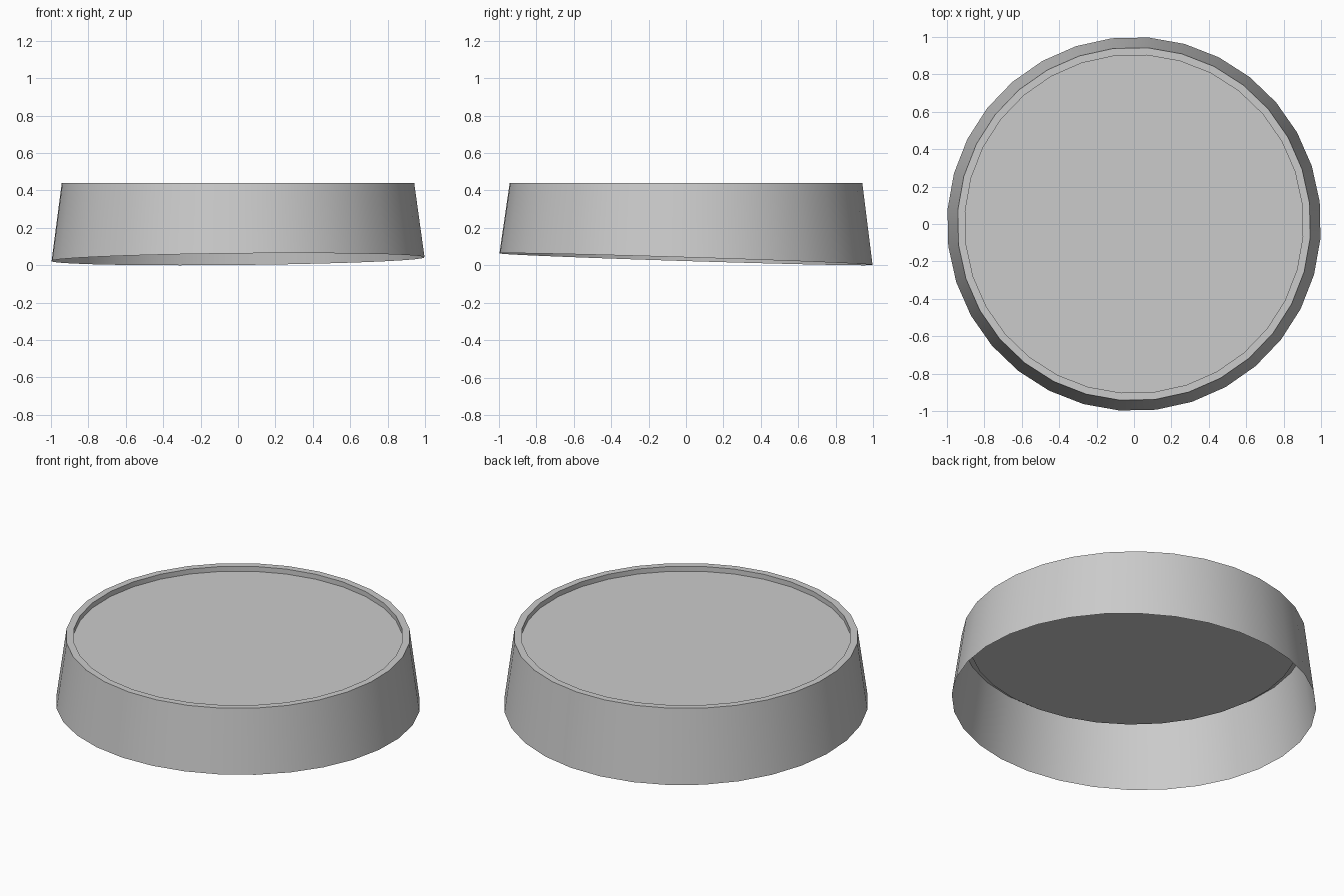
import bpy, bmesh, math

if "Cube" in bpy.data.objects:
    bpy.data.objects.remove(bpy.data.objects["Cube"])

SIDES = 32
PHASE = math.radians(6.8)


def ring(bm, radius, height):
    """Ring of vertices; height is a function of x and y."""
    verts = []
    for i in range(SIDES):
        a = PHASE + 2 * math.pi * i / SIDES
        x, y = radius * math.cos(a), radius * math.sin(a)
        verts.append(bm.verts.new((x, y, height(x, y))))
    return verts


bm = bmesh.new()
# Tapered skirt with slanted open bottom, flat rim, short inner wall
rings = [
    ring(bm, 1.0, lambda x, y: 0.0325 + 0.010 * x - 0.031 * y),
    ring(bm, 0.945, lambda x, y: 0.44),
    ring(bm, 0.905, lambda x, y: 0.44),
    ring(bm, 0.905, lambda x, y: 0.41),
]
for low, high in zip(rings, rings[1:]):
    for i in range(SIDES):
        j = (i + 1) % SIDES
        bm.faces.new((low[i], low[j], high[j], high[i]))
# Recessed top disc
bm.faces.new(rings[-1])

mesh = bpy.data.meshes.new("round_cap")
bm.to_mesh(mesh)
bm.free()
cap = bpy.data.objects.new("round_cap", mesh)
bpy.context.collection.objects.link(cap)

# Smooth wall, sharp rim edges
bpy.context.view_layer.objects.active = cap
cap.select_set(True)
bpy.ops.object.shade_smooth_by_angle(angle=math.radians(30))
